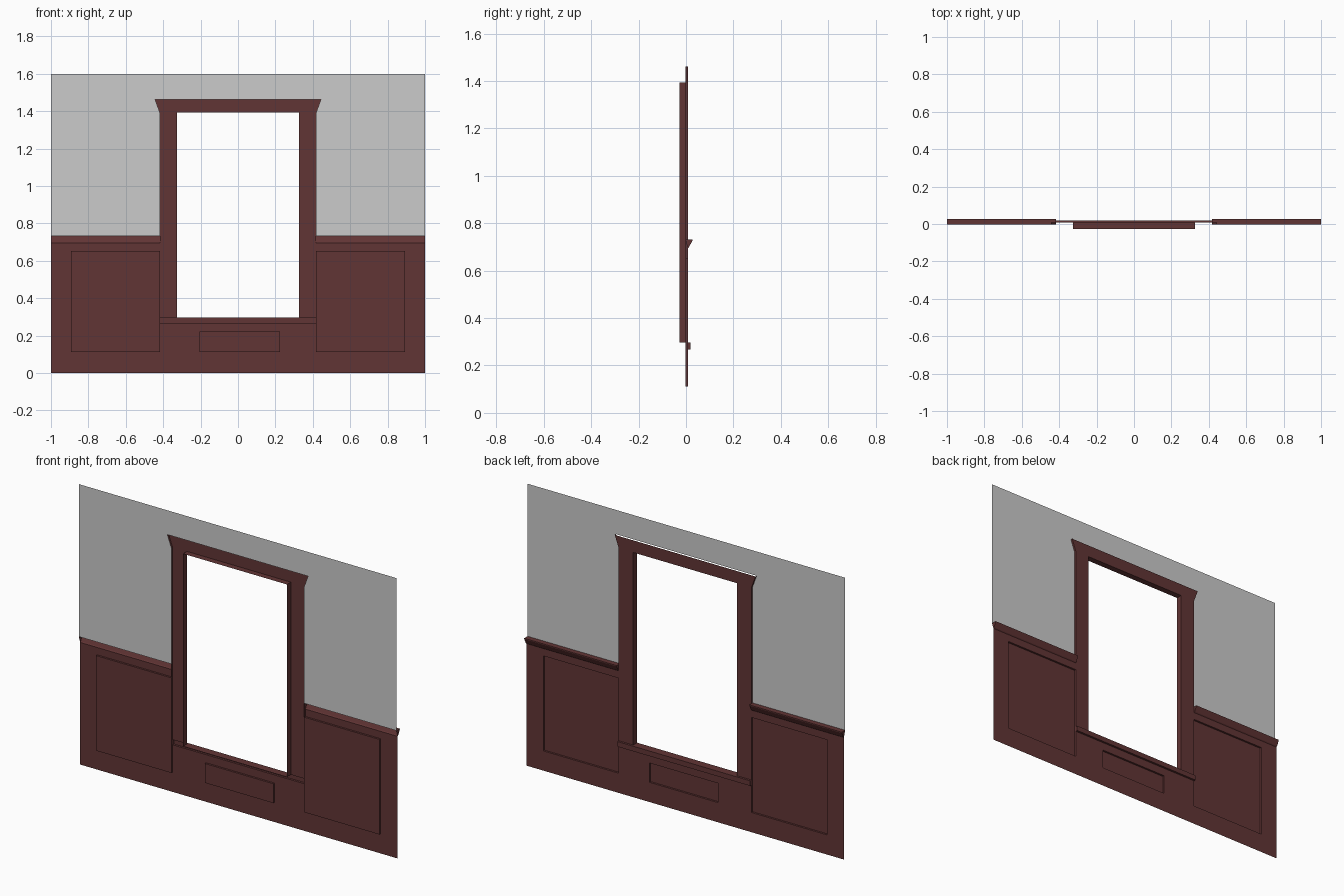
import bpy

if "Cube" in bpy.data.objects:
    bpy.data.objects.remove(bpy.data.objects["Cube"])

# depth layers: the shaped side faces +y, the sheet is open at the back
BACK, LOW, FIELD, SILL, RAIL = -0.027, -0.003, 0.008, 0.020, 0.027
W, FX, OX = 1.0, 0.418, 0.327              # half widths: wall, casing, opening
Z_SILL0, Z_SILL1 = 0.268, 0.297
Z_RAIL0, Z_RAIL1 = 0.695, 0.732
Z_OPEN, Z_HEAD, Z_TOP = 1.393, 1.462, 1.6
HX = 0.443                                 # half width of header top

wood = bpy.data.materials.new("dark_red_wood")
wood.diffuse_color = (0.12, 0.035, 0.035, 1)
wood.use_nodes = True
wood.node_tree.nodes["Principled BSDF"].inputs["Base Color"].default_value = wood.diffuse_color


def build(name, faces, mat=wood):
    verts, index, polys = [], {}, []
    for f in faces:
        poly = []
        for p in f:
            key = tuple(round(c, 5) for c in p)
            if key not in index:
                index[key] = len(verts)
                verts.append(key)
            poly.append(index[key])
        polys.append(poly)
    me = bpy.data.meshes.new(name)
    me.from_pydata(verts, [], polys)
    me.update()
    ob = bpy.data.objects.new(name, me)
    bpy.context.collection.objects.link(ob)
    if mat:
        me.materials.append(mat)
    return ob


def rect(x0, x1, z0, z1):
    return [(x0, z0), (x1, z0), (x1, z1), (x0, z1)]


def sheet(loop, y):
    return [(x, y, z) for x, z in reversed(loop)]


def strip(loop, y0, y1, closed=True):
    n = len(loop)
    out = []
    for i in range(n if closed else n - 1):
        (ax, az), (bx, bz) = loop[i], loop[(i + 1) % n]
        out.append([(ax, y0, az), (bx, y0, bz), (bx, y1, bz), (ax, y1, az)])
    return out


def flip(faces):
    return [[(-x, y, z) for x, y, z in reversed(f)] for f in faces]


def recess(loop):
    return [sheet(loop, LOW)] + strip(loop, LOW, FIELD)


# side wainscot with a sunken panel, mirrored left and right
PX, PZ0, PZ1 = 0.893, 0.112, 0.653
side = [sheet(r, FIELD) for r in (
    rect(FX, PX, 0, PZ0), rect(FX, PX, PZ1, Z_RAIL0), rect(PX, W, 0, PZ0),
    rect(PX, W, PZ0, PZ1), rect(PX, W, PZ1, Z_RAIL0))]
panel = recess(rect(FX, PX, PZ0, PZ1))

# chair rail: profile swept along x, with end caps
prof = [(FIELD, Z_RAIL0), (0.013, 0.700), (RAIL, 0.727), (RAIL, Z_RAIL1), (LOW, Z_RAIL1)]
rail = [[(W, a[0], a[1]), (FX, a[0], a[1]), (FX, b[0], b[1]), (W, b[0], b[1])]
        for a, b in zip(prof, prof[1:])]
rail.append([(W, y, z) for y, z in prof])
rail.append([(FX, y, z) for y, z in reversed(prof)])

for tag, fn in (("right", lambda f: f), ("left", flip)):
    build(tag + "_wainscot", fn(side))
    build(tag + "_sunken_panel", fn(panel))
    build(tag + "_chair_rail", fn(rail))

# apron under the window with its small sunken panel
ax0, ax1, az0, az1 = -0.207, 0.225, 0.112, 0.222
build("apron", [sheet(r, FIELD) for r in (
    rect(-FX, FX, 0, az0), rect(-FX, ax0, az0, az1),
    rect(ax1, FX, az0, az1), rect(-FX, FX, az1, Z_SILL0))])
build("apron_panel", recess(rect(ax0, ax1, az0, az1)))

# projecting window sill
sill = rect(-FX, FX, Z_SILL0, Z_SILL1)
build("window_sill", [sheet(sill, SILL)] + strip(sill, SILL, FIELD))

# casing: jambs, flared header and outer returns
jamb = rect(OX, FX, Z_SILL1, Z_OPEN)
header = [(-FX, Z_OPEN), (-OX, Z_OPEN), (OX, Z_OPEN), (FX, Z_OPEN),
          (HX, Z_HEAD), (-HX, Z_HEAD)]
outer = [(FX, Z_PT) for Z_PT in (PZ1, Z_OPEN)] + [(HX, Z_HEAD)]
half = [sheet(jamb, FIELD)] + strip(outer, FIELD, LOW, closed=False)
build("window_casing", half + flip(half) + [sheet(header, FIELD)])

# deep reveal lining the opening
build("window_reveal", strip(rect(-OX, OX, Z_SILL1, Z_OPEN), BACK, FIELD))

# plain grey wall around the casing, open where the window sits
wall = [sheet(l, LOW) for l in (
    rect(FX, W, Z_RAIL1, Z_OPEN),
    [(FX, Z_OPEN), (W, Z_OPEN), (W, Z_HEAD), (HX, Z_HEAD)],
    rect(HX, W, Z_HEAD, Z_TOP))]
build("upper_wall", wall + flip(wall) + [sheet(rect(-HX, HX, Z_HEAD, Z_TOP), LOW)], None)
